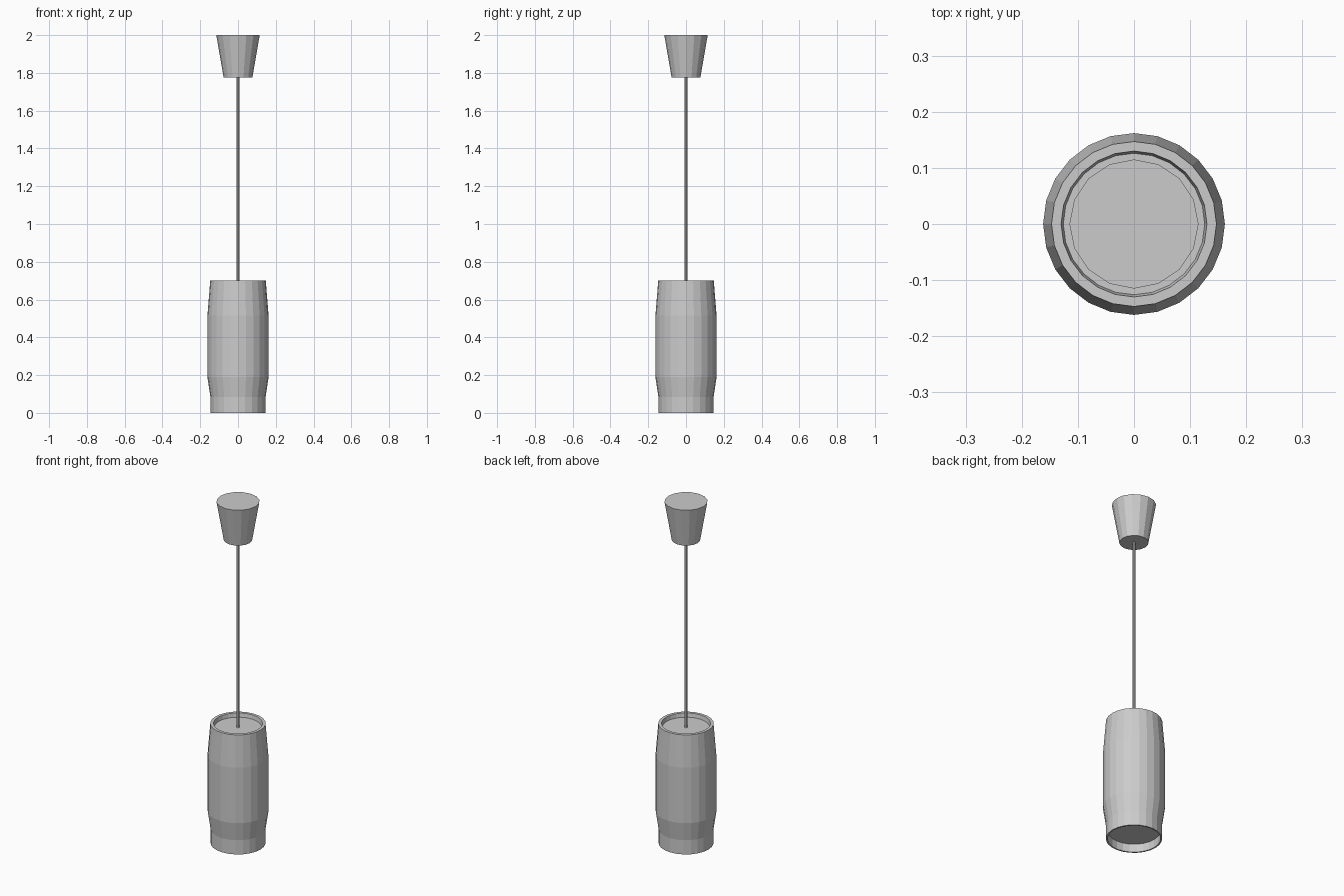
import bpy, bmesh
from math import sin, cos, pi

if "Cube" in bpy.data.objects:
    bpy.data.objects.remove(bpy.data.objects["Cube"])


def lathe(name, profile, sides):
    """Flat-faced turned solid; profile runs bottom to top as (radius, z), ends capped."""
    bm = bmesh.new()
    rings = [[bm.verts.new((r * cos(2 * pi * i / sides), r * sin(2 * pi * i / sides), z))
              for i in range(sides)] for r, z in profile]
    for a, b in zip(rings, rings[1:]):
        for i in range(sides):
            j = (i + 1) % sides
            bm.faces.new((a[i], a[j], b[j], b[i]))
    bm.faces.new(rings[0][::-1])
    bm.faces.new(rings[-1])
    mesh = bpy.data.meshes.new(name)
    bm.to_mesh(mesh)
    bm.free()
    obj = bpy.data.objects.new(name, mesh)
    bpy.context.collection.objects.link(obj)
    return obj


# Lamp shade: recessed bottom panel, barrel-shaped wall, recessed top panel
lathe("shade", [(0.136, 0.046), (0.138, 0.0), (0.146, 0.0), (0.146, 0.083),
                (0.162, 0.19), (0.162, 0.515), (0.147, 0.70),
                (0.130, 0.70), (0.126, 0.677)], 24)

# Hanging cord
lathe("cord", [(0.008, 0.677), (0.008, 1.776)], 8)

# Tapered ceiling canopy
lathe("ceiling_canopy", [(0.076, 1.775), (0.115, 2.0)], 16)
